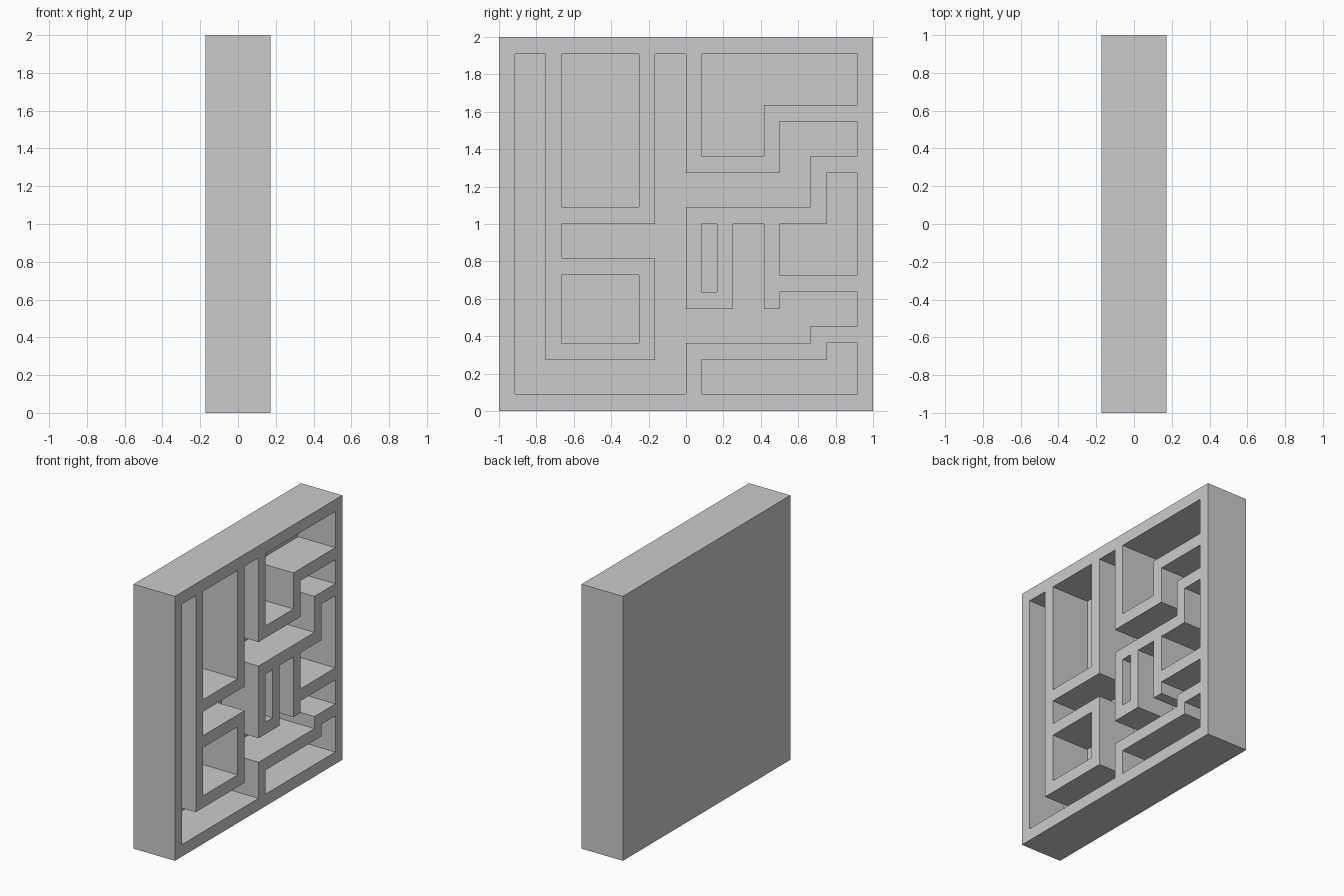
import bpy, bmesh

if "Cube" in bpy.data.objects:
    bpy.data.objects.remove(bpy.data.objects["Cube"])

HALF = 0.1725      # half thickness of the panel
FLOOR = -0.138     # x of the pocket floors


def prism(bm, outline, x0, x1):
    """Extrude a y/z outline from x0 to x1."""
    face = bm.faces.new([bm.verts.new((x0, y, z)) for y, z in outline])
    ext = bmesh.ops.extrude_face_region(bm, geom=[face])
    verts = [v for v in ext["geom"] if isinstance(v, bmesh.types.BMVert)]
    bmesh.ops.translate(bm, verts=verts, vec=(x1 - x0, 0, 0))


def make(name, outlines, x0, x1):
    bm = bmesh.new()
    for outline in outlines:
        prism(bm, outline, x0, x1)
    bmesh.ops.recalc_face_normals(bm, faces=bm.faces[:])
    mesh = bpy.data.meshes.new(name)
    bm.to_mesh(mesh)
    bm.free()
    ob = bpy.data.objects.new(name, mesh)
    bpy.context.collection.objects.link(ob)
    return ob


def steps(*v):
    """Rectilinear outline on a 24 x 22 cell grid: y, z, y, z ... turning at each value."""
    n = len(v)
    pts = [(v[k], v[k + 1]) if k % 2 == 0 else (v[(k + 1) % n], v[k]) for k in range(n)]
    return [(-1 + i / 12, j / 11) for i, j in pts]


# Pocket outlines
pockets = [
    # winding channel
    steps(1, 1, 12, 4, 20, 5, 23, 7, 18, 6, 17, 11, 15, 6, 12, 12, 20, 15, 23, 17,
          18, 14, 12, 21, 10, 11, 4, 9, 10, 3, 3, 21),
    steps(4, 12, 9, 21),                  # tall left pocket
    steps(4, 4, 9, 8),                    # square left pocket
    steps(13, 15, 17, 18, 23, 21),        # upper right pocket
    steps(13, 7, 14, 11),                 # narrow slot
    steps(18, 8, 23, 14, 21, 11),         # right pocket
    steps(13, 1, 23, 4, 21, 3),           # lower right pocket
]

# Solid panel
panel = make("maze_panel", [steps(0, 0, 24, 22)], -HALF, HALF)

# Carve the pockets out of the +x face
cutter = make("pocket_cutter", pockets, FLOOR, HALF + 0.1)
cutter.hide_render = True
mod = panel.modifiers.new("pockets", "BOOLEAN")
mod.operation = "DIFFERENCE"
mod.solver = "EXACT"
mod.object = cutter
bpy.context.view_layer.objects.active = panel
panel.select_set(True)
bpy.ops.object.modifier_apply(modifier=mod.name)
bpy.data.objects.remove(cutter)
